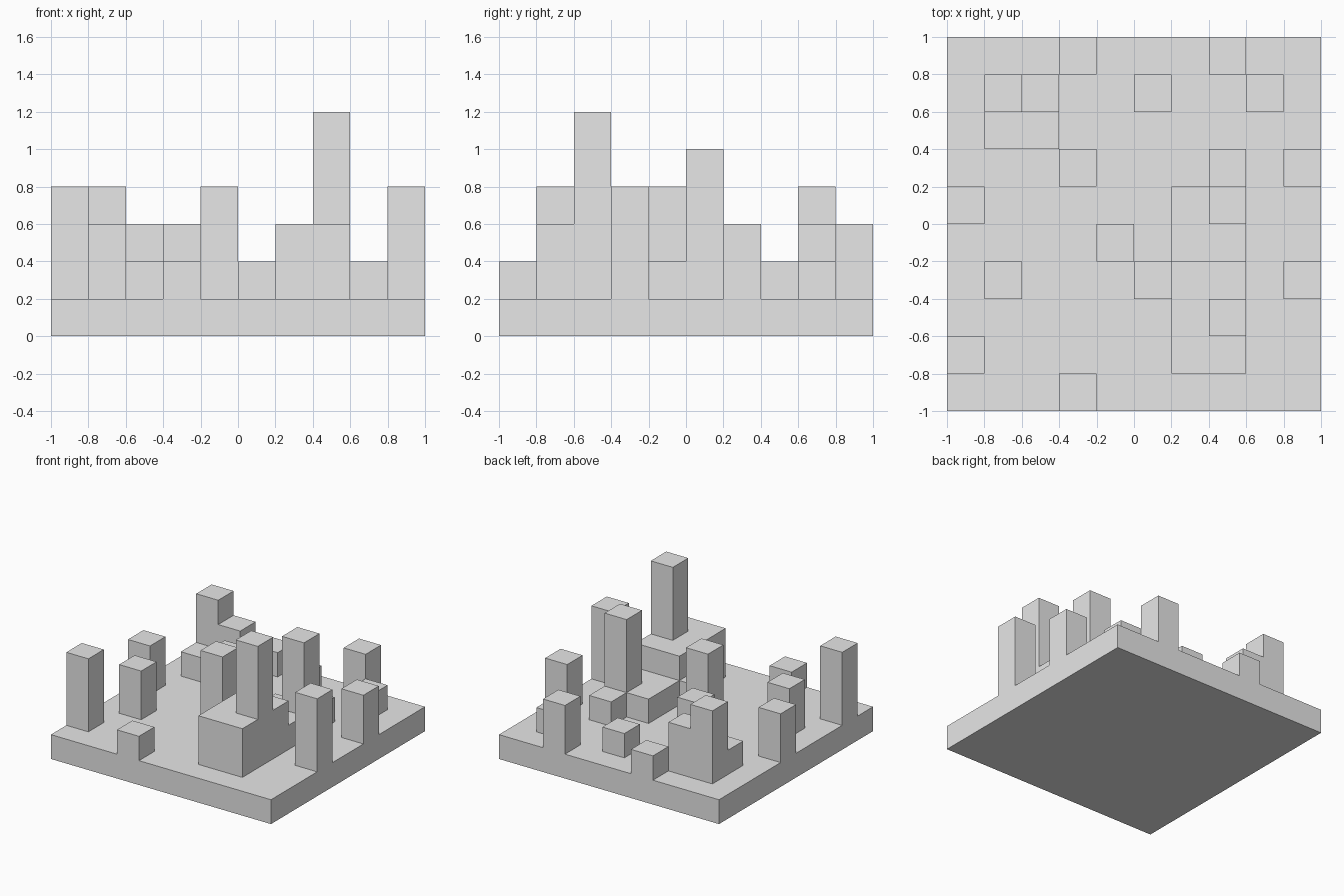
import bpy
import bmesh

if "Cube" in bpy.data.objects:
    bpy.data.objects.remove(bpy.data.objects["Cube"], do_unlink=True)

CELL = 0.2
SIZE = 10

# Blocks on a ten by ten plan: column, row, columns wide, rows deep, storeys
BUILDINGS = {
    "front_left_tower": (0, 1, 1, 1, 3),
    "front_kiosk": (3, 0, 1, 1, 1),
    "west_block": (1, 3, 1, 1, 2),
    "west_edge_block": (0, 5, 1, 1, 2),
    "podium": (6, 1, 2, 3, 2),
    "podium_tower": (7, 2, 1, 1, 5),
    "podium_annex": (5, 3, 1, 1, 1),
    "low_slab": (6, 4, 2, 2, 1),
    "slab_tower": (7, 5, 1, 1, 4),
    "slab_annex": (7, 6, 1, 1, 1),
    "centre_tower": (4, 4, 1, 1, 3),
    "east_edge_tower": (9, 3, 1, 1, 3),
    "east_edge_block": (9, 6, 1, 1, 2),
    "inner_block": (3, 6, 1, 1, 2),
    "stepped_tower": (1, 8, 1, 1, 3),
    "stepped_middle": (2, 8, 1, 1, 2),
    "stepped_terrace": (1, 7, 2, 1, 1),
    "back_kiosk": (3, 9, 1, 1, 1),
    "back_centre_kiosk": (5, 8, 1, 1, 1),
    "back_right_block": (7, 9, 1, 1, 2),
    "back_right_kiosk": (8, 8, 1, 1, 1),
}


def storeys_at(point):
    """Tallest building standing over a point of the plan."""
    col, row = point.x / CELL + SIZE / 2, point.y / CELL + SIZE / 2
    return max((n for c, r, w, d, n in BUILDINGS.values()
                if c < col < c + w and r < row < r + d), default=0)


def raise_layer(bm, level):
    """Extrude every roof cell that continues above this level."""
    cells = [f for f in bm.faces
             if abs(f.calc_center_median().z - level * CELL) < CELL / 4
             and storeys_at(f.calc_center_median()) >= level]
    new = bmesh.ops.extrude_face_region(bm, geom=cells)["geom"]
    verts = [v for v in new if isinstance(v, bmesh.types.BMVert)]
    bmesh.ops.translate(bm, verts=verts, vec=(0, 0, CELL))


# Ground plan, raised once for the base plate
bm = bmesh.new()
bmesh.ops.create_grid(bm, x_segments=SIZE, y_segments=SIZE, size=1)
raise_layer(bm, 0)
bmesh.ops.recalc_face_normals(bm, faces=bm.faces)

# Buildings, one storey at a time
for level in range(1, 1 + max(b[-1] for b in BUILDINGS.values())):
    raise_layer(bm, level)

mesh = bpy.data.meshes.new("base_with_buildings")
bm.to_mesh(mesh)
bm.free()

# Single plain grey
grey = bpy.data.materials.new("light_grey")
grey.use_nodes = True
color = (0.8, 0.8, 0.8, 1)
grey.diffuse_color = color
grey.node_tree.nodes["Principled BSDF"].inputs["Base Color"].default_value = color
mesh.materials.append(grey)

city = bpy.data.objects.new("base_with_buildings", mesh)
bpy.context.scene.collection.objects.link(city)
